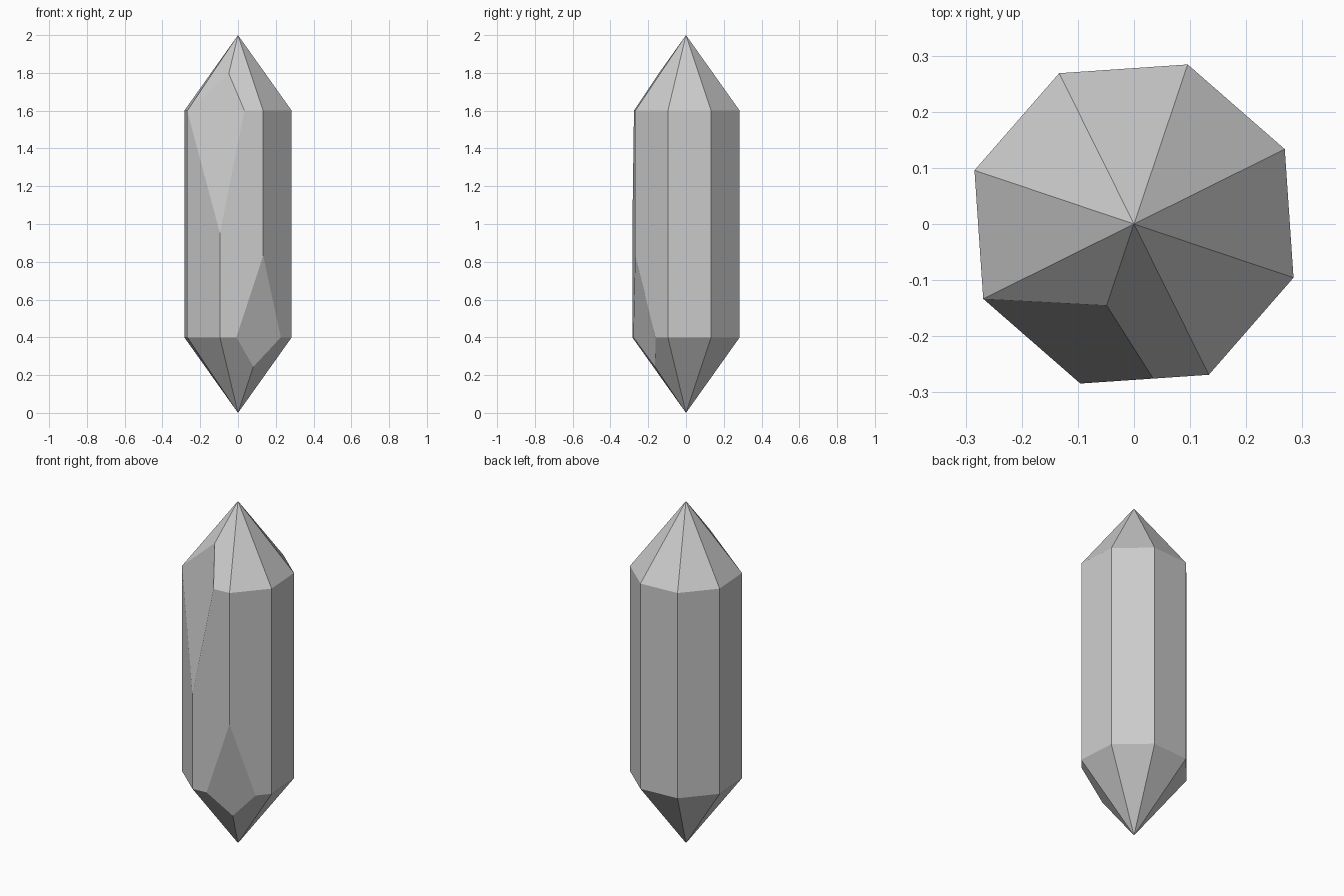
import bpy, bmesh
from math import sin, cos, radians

if "Cube" in bpy.data.objects:
    bpy.data.objects.remove(bpy.data.objects["Cube"])

SIDES, RADIUS, TURN = 8, 0.3, radians(-108.6)

bm = bmesh.new()

# Octagonal shaft rings and the two tips
def ring(z):
    step = radians(360 / SIDES)
    return [bm.verts.new((RADIUS * cos(TURN + i * step), RADIUS * sin(TURN + i * step), z))
            for i in range(SIDES)]

low, high = ring(0.4), ring(1.6)
bottom, top = bm.verts.new((0, 0, 0)), bm.verts.new((0, 0, 2))
for i in range(SIDES):
    j = (i + 1) % SIDES
    bm.faces.new((low[i], low[j], high[j], high[i]))
    bm.faces.new((high[i], high[j], top))
    bm.faces.new((low[j], low[i], bottom))

# Chip a corner: cut each listed edge at a fraction, then flatten the corner
def chip(corner, cuts):
    points = []
    for other, fraction in cuts:
        if fraction >= 1:
            points.append(other)
        else:
            edge = bm.edges.get((corner, other))
            points.append(bmesh.utils.edge_split(edge, corner, fraction)[1])
    for a, b in zip(points, points[1:] + points[:1]):
        face = next(f for f in corner.link_faces if a in f.verts and b in f.verts)
        bmesh.utils.face_split(face, a, b)
    bmesh.ops.dissolve_verts(bm, verts=[corner])

chip(high[0], [(high[-1], 1), (top, 0.49), (high[1], 0.567), (low[0], 0.54)])
chip(low[1], [(low[0], 0.62), (bottom, 0.39), (low[2], 0.62), (high[1], 0.36)])

bmesh.ops.recalc_face_normals(bm, faces=bm.faces)
mesh = bpy.data.meshes.new("crystal")
bm.to_mesh(mesh)
bm.free()
bpy.context.collection.objects.link(bpy.data.objects.new("crystal", mesh))
